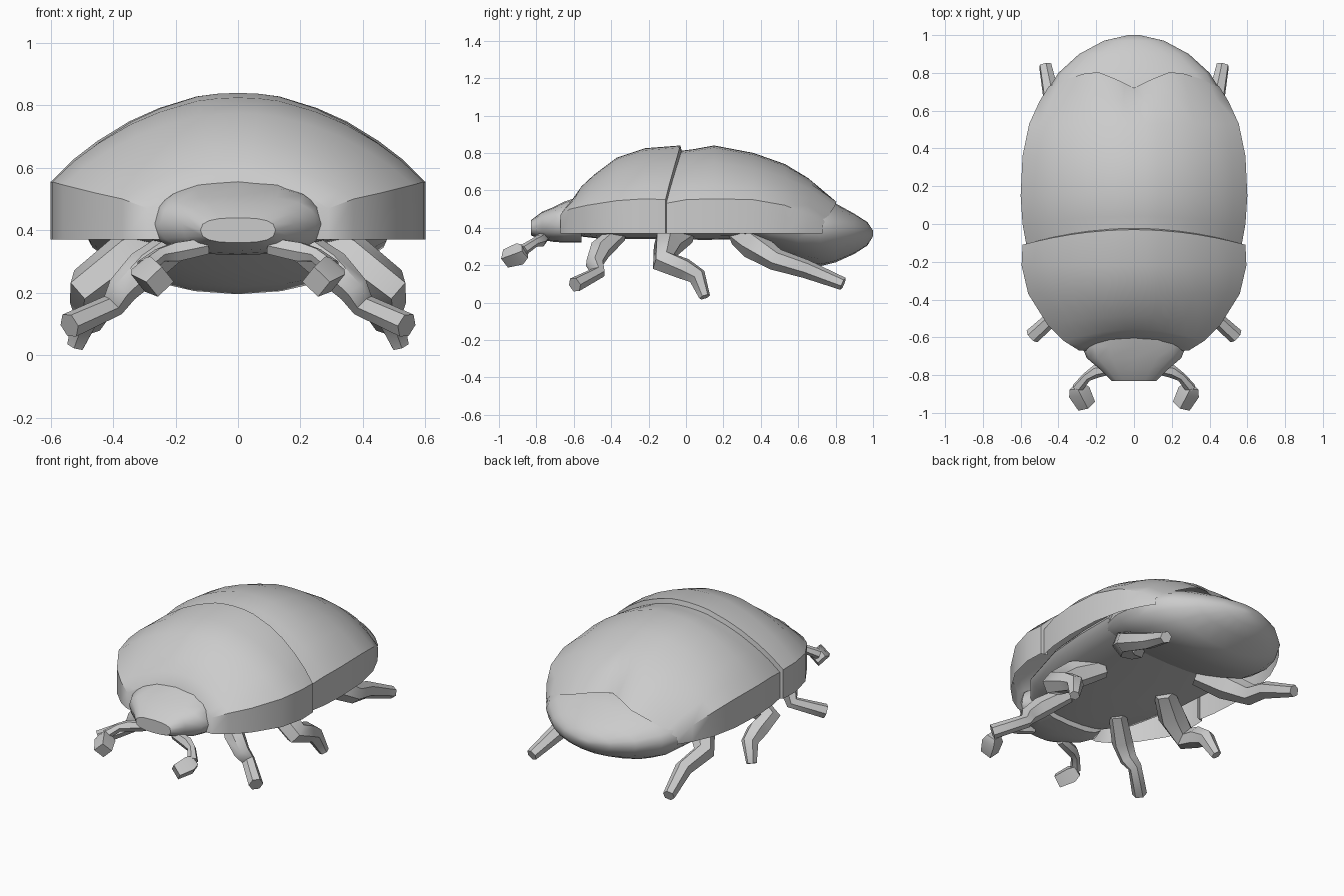
import bpy, math

if "Cube" in bpy.data.objects:
    bpy.data.objects.remove(bpy.data.objects["Cube"])

grey = bpy.data.materials.new("shell grey")
grey.diffuse_color = (0.6, 0.6, 0.6, 1)
grey.use_nodes = True
grey.node_tree.nodes["Principled BSDF"].inputs["Base Color"].default_value = grey.diffuse_color


def finish(obj, angle=40):
    obj.data.materials.clear()
    obj.data.materials.append(grey)
    bpy.ops.object.select_all(action='DESELECT')
    obj.select_set(True)
    bpy.context.view_layer.objects.active = obj
    bpy.ops.object.shade_smooth_by_angle(angle=math.radians(angle))


def loft(name, rings, closed, caps=(False, False), angle=40):
    n = len(rings[0])
    verts = [p for r in rings for p in r]
    faces = []
    for i in range(len(rings) - 1):
        for j in range(n if closed else n - 1):
            k = (j + 1) % n
            faces.append((i * n + j, i * n + k, (i + 1) * n + k, (i + 1) * n + j))
    if caps[0]:
        faces.append(tuple(range(n))[::-1])
    if caps[1]:
        faces.append(tuple(range(len(verts) - n, len(verts))))
    me = bpy.data.meshes.new(name)
    me.from_pydata(verts, [], faces)
    obj = bpy.data.objects.new(name, me)
    bpy.context.collection.objects.link(obj)
    finish(obj, angle)
    return obj


# Half cross-section of the dome: fraction of width, fraction of rise
DOME = [(1, 0), (.88, .25), (.75, .46), (.58, .68), (.42, .83), (.22, .96), (.11, .99)]


def shell_ring(y, w, side, top, arch=0, notch=0):
    half = [(1, .37)] + [(u, side + (top - side) * h) for u, h in DOME]
    pts = [(u, z) for u, z in half] + [(0, top)] + [(-u, z) for u, z in half[::-1]]
    return [(u * w, y + arch * (1 - u * u) - notch * max(0, 1 - 2.2 * abs(u)), z)
            for u, z in pts]


def body_ring(y, w, top, bottom, mid, n=20, power=1.0):
    ring = []
    for i in range(n):
        a = 2 * math.pi * i / n
        c, s = math.cos(a), math.sin(a)
        c = math.copysign(abs(c) ** power, c)
        s = math.copysign(abs(s) ** power, s)
        ring.append((w * c, y, mid + s * ((top - mid) if s > 0 else (mid - bottom))))
    return ring


# Wing cases with a notched rear edge
loft("wing_cases", [shell_ring(*s) for s in [
    (-.11, .57, .53, .81, .07), (0, .59, .55, .82, .04), (.15, .6, .555, .84),
    (.36, .59, .55, .80), (.53, .555, .52, .74), (.65, .50, .47, .665, .03, .03),
    (.73, .45, .41, .565, .10, .11)]], False)

# Thorax shield, its rear lip stands over the wing cases
loft("thorax_shield", [shell_ring(*s) for s in [
    (-.67, .29, .47, .56, .07), (-.62, .37, .50, .62, .06), (-.53, .46, .52, .685, .04),
    (-.37, .56, .545, .775), (-.22, .595, .555, .825), (-.11, .59, .55, .84, .08),
    (-.10, .55, .53, .80, .08)]], False, (True, False))

# Abdomen tip and belly
loft("abdomen", [body_ring(*s) for s in [
    (.30, .46, .60, .34, .42), (.45, .50, .60, .27, .41), (.60, .49, .58, .22, .40),
    (.72, .45, .56, .195, .40), (.80, .40, .53, .215, .39), (.90, .29, .475, .26, .38),
    (.97, .16, .43, .305, .375), (1.0, .03, .385, .355, .37)]], True, (True, True))
loft("belly", [body_ring(*s) for s in [
    (-.62, .24, .50, .36, .42), (-.45, .38, .52, .34, .43), (-.15, .46, .55, .34, .44),
    (.10, .48, .55, .335, .44), (.35, .48, .55, .34, .44)]], True, (True, True))

# Head, a flattened block narrowing to the mouth
loft("head", [body_ring(*s, n=16, power=.75) for s in [
    (-.56, .24, .57, .32, .42), (-.65, .275, .54, .32, .42), (-.71, .25, .51, .325, .42),
    (-.77, .18, .485, .335, .42), (-.83, .12, .44, .36, .40)]], True, (True, True))


def limb_pair(name, path, sides=1):
    cu = bpy.data.curves.new(name, 'CURVE')
    cu.dimensions = '3D'
    cu.bevel_depth = 1
    cu.bevel_resolution = sides
    cu.use_fill_caps = True
    for m in (1, -1):
        sp = cu.splines.new('POLY')
        sp.points.add(len(path) - 1)
        for p, (x, y, z, r) in zip(sp.points, path):
            p.co = (m * x, y, z, 1)
            p.radius = r
    obj = bpy.data.objects.new(name, cu)
    bpy.context.collection.objects.link(obj)
    bpy.ops.object.select_all(action='DESELECT')
    obj.select_set(True)
    bpy.context.view_layer.objects.active = obj
    bpy.ops.object.convert(target='MESH')
    finish(bpy.context.object, 50)


# Legs: x, y, z, radius along each limb
limb_pair("front_legs", [(.18, -.36, .37, .05), (.30, -.46, .28, .06), (.37, -.49, .21, .05),
                         (.40, -.47, .16, .04), (.54, -.595, .095, .042)])
limb_pair("middle_legs", [(.22, .0, .37, .06), (.36, -.10, .31, .08), (.48, -.12, .22, .07),
                          (.48, -.01, .18, .06), (.48, .06, .14, .05), (.52, .10, .03, .03)])
limb_pair("hind_legs", [(.22, .28, .36, .06), (.36, .36, .31, .08), (.46, .48, .23, .06),
                        (.43, .64, .18, .05), (.47, .84, .10, .035)])

# Antennae with a blunt club at the end
limb_pair("antennae", [(.10, -.76, .35, .03), (.20, -.78, .33, .035), (.25, -.81, .32, .025),
                       (.30, -.87, .28, .03)])
limb_pair("antenna_clubs", [(.305, -.86, .275, .04), (.29, -.89, .26, .06),
                            (.25, -.965, .235, .05)], 0)
